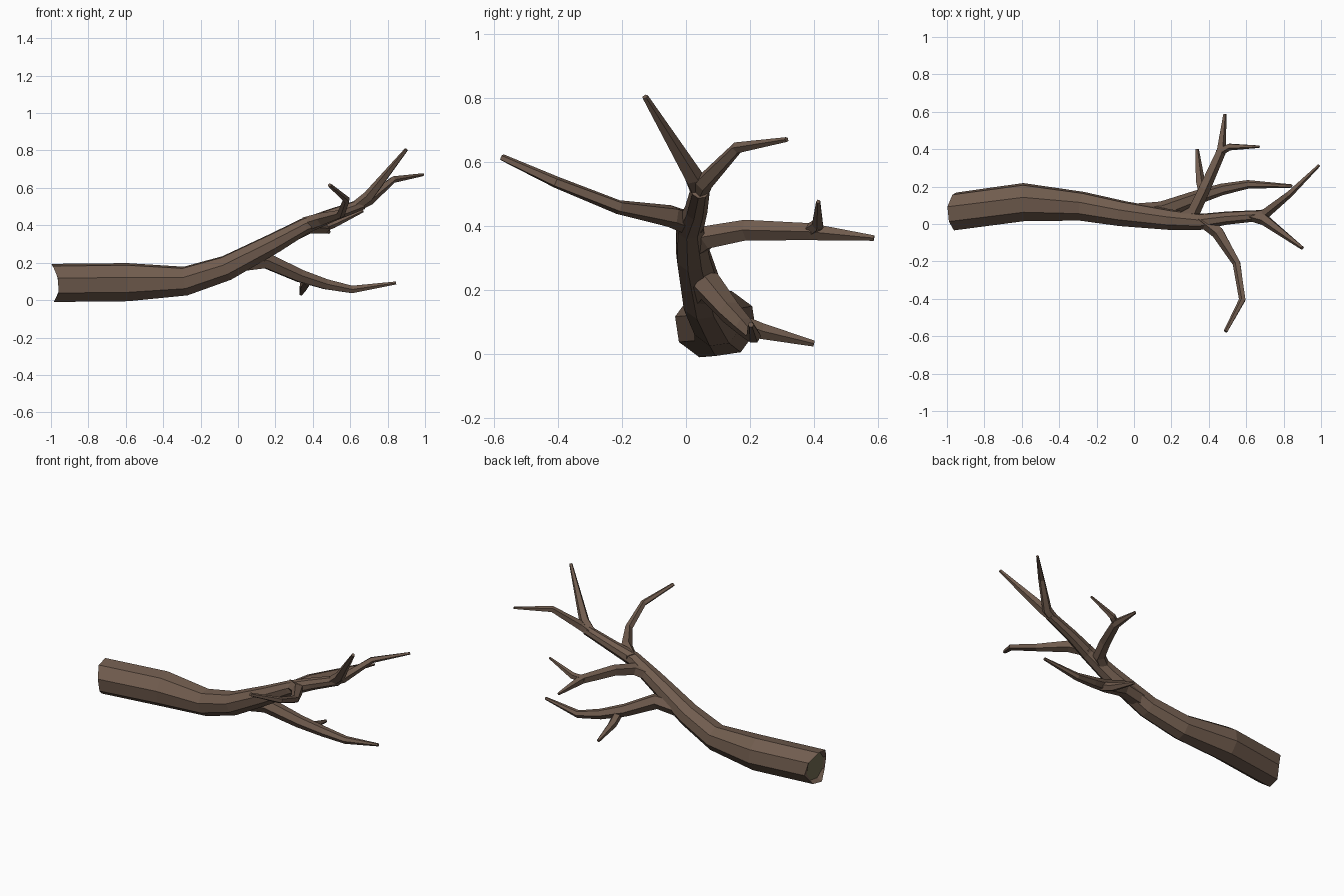
import bpy, bmesh, math
from mathutils import Vector


def material(name, rgb):
    m = bpy.data.materials.new(name)
    m.diffuse_color = (*rgb, 1)
    return m


bark = material("brown bark", (0.165, 0.108, 0.077))
wood = material("olive cut wood", (0.17, 0.15, 0.085))


def limb(name, path, sides, turn=0.0, hollow=False):
    """Faceted tapering tube through (x, y, z, radius) points."""
    pts = [Vector(p[:3]) for p in path]
    bm = bmesh.new()
    rings = []
    for i, p in enumerate(pts):
        a = (p - pts[i - 1]).normalized() if i else Vector()
        b = (pts[i + 1] - p).normalized() if i < len(pts) - 1 else Vector()
        t = (a + b).normalized()
        u = t.cross(Vector((0, 0, 1))).normalized()
        v = u.cross(t)
        ring = []
        for k in range(sides):
            ang = turn + 2 * math.pi * k / sides
            co = p + path[i][3] * (u * math.cos(ang) + v * math.sin(ang))
            ring.append(bm.verts.new(co))
        rings.append(ring)
    for r, s in zip(rings, rings[1:]):
        for k in range(sides):
            n = (k + 1) % sides
            bm.faces.new((r[k], r[n], s[n], s[k]))
    start = bm.faces.new(rings[0])
    bm.faces.new(rings[-1])
    bmesh.ops.recalc_face_normals(bm, faces=bm.faces[:])
    if hollow:
        # curved broken rim with a sunken wood core
        c, rad = pts[0], path[0][3]
        for v in rings[0]:
            v.co.x = -1 + 0.04 * ((v.co.y - c.y) / rad) ** 2
            if v.co.z < c.z:
                v.co.x += 0.012
        bmesh.ops.inset_individual(bm, faces=[start], thickness=0.018)
        for v in start.verts:
            v.co.x = -0.955
        start.material_index = 1
    me = bpy.data.meshes.new(name)
    bm.to_mesh(me)
    bm.free()
    me.materials.append(bark)
    me.materials.append(wood)
    ob = bpy.data.objects.new(name, me)
    bpy.context.collection.objects.link(ob)


# Main trunk, running up into the upper fork
limb("trunk", [(-0.98, 0.067, 0.092, 0.105), (-0.59, 0.117, 0.096, 0.105),
               (-0.28, 0.095, 0.102, 0.080), (-0.06, 0.055, 0.172, 0.070),
               (0.20, 0.022, 0.308, 0.056), (0.36, 0.012, 0.398, 0.044),
               (0.50, 0.032, 0.453, 0.036), (0.67, 0.045, 0.515, 0.030)],
     8, math.radians(14), True)

# Upper fork
limb("upper_fork_front", [(0.62, 0.045, 0.495, 0.028), (0.70, 0.022, 0.555, 0.031),
                          (0.90, -0.128, 0.805, 0.010)], 5)
limb("upper_fork_back", [(0.62, 0.04, 0.495, 0.028), (0.70, 0.055, 0.535, 0.029),
                         (0.83, 0.160, 0.645, 0.019), (0.99, 0.315, 0.671, 0.008)], 5)

# Branch towards the front
limb("front_branch", [(0.36, 0.03, 0.405, 0.040), (0.45, -0.045, 0.432, 0.036),
                      (0.55, -0.21, 0.460, 0.023), (0.58, -0.405, 0.537, 0.019),
                      (0.49, -0.575, 0.615, 0.011)], 5)

# Branch towards the back, with a side twig
limb("back_branch", [(0.22, 0.01, 0.325, 0.040), (0.32, 0.07, 0.365, 0.038),
                     (0.375, 0.19, 0.388, 0.034), (0.465, 0.39, 0.383, 0.028),
                     (0.485, 0.588, 0.363, 0.009)], 5)
limb("back_twig", [(0.45, 0.38, 0.383, 0.022), (0.51, 0.413, 0.405, 0.020),
                   (0.67, 0.414, 0.477, 0.007)], 5)

# Low branch, with a side twig
limb("low_branch", [(-0.02, 0.055, 0.195, 0.052), (0.15, 0.073, 0.212, 0.048),
                    (0.33, 0.14, 0.130, 0.038), (0.47, 0.185, 0.085, 0.031),
                    (0.61, 0.212, 0.057, 0.023), (0.845, 0.203, 0.092, 0.009)], 6)
limb("low_twig", [(0.37, 0.15, 0.105, 0.028), (0.352, 0.235, 0.072, 0.026),
                  (0.337, 0.40, 0.033, 0.010)], 5)
